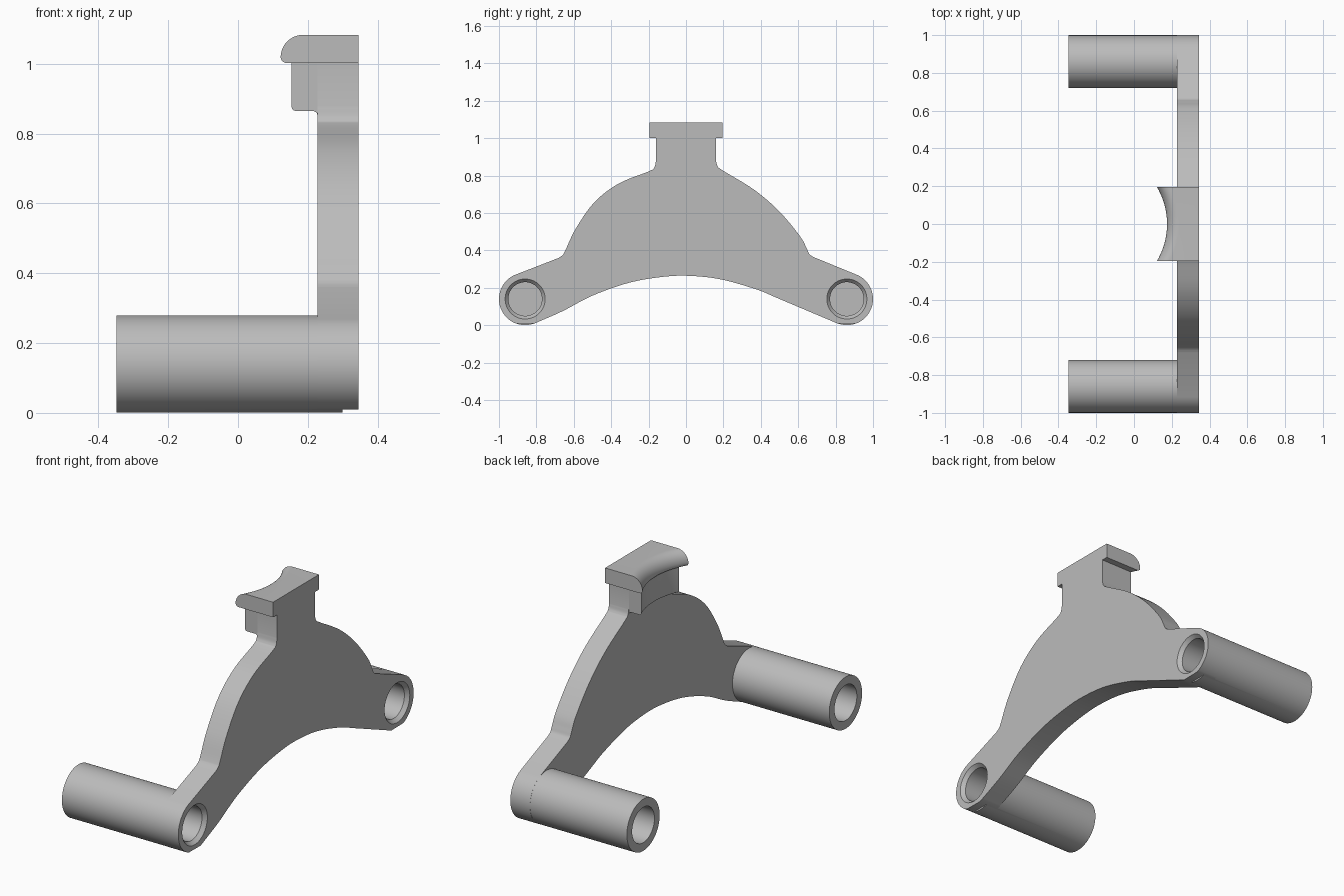
import bpy, bmesh, math
from mathutils import Vector

if "Cube" in bpy.data.objects:
    bpy.data.objects.remove(bpy.data.objects["Cube"])

GREY = (0.5, 0.5, 0.5, 1)
metal = bpy.data.materials.new("grey metal")
metal.diffuse_color = GREY
metal.use_nodes = True
metal.node_tree.nodes["Principled BSDF"].inputs["Base Color"].default_value = GREY

BACK, INNER, TUBE_END = 0.345, 0.228, -0.348
HUB_Y, HUB_Z, HUB_R = 0.86, 0.14, 0.14


def finish(name, bm):
    bmesh.ops.remove_doubles(bm, verts=bm.verts, dist=1e-5)
    bmesh.ops.recalc_face_normals(bm, faces=bm.faces)
    mesh = bpy.data.meshes.new(name)
    bm.to_mesh(mesh)
    bm.free()
    mesh.materials.append(metal)
    obj = bpy.data.objects.new(name, mesh)
    bpy.context.collection.objects.link(obj)
    return obj


def smooth(obj):
    bpy.ops.object.select_all(action='DESELECT')
    obj.select_set(True)
    bpy.context.view_layer.objects.active = obj
    bpy.ops.object.shade_smooth_by_angle(angle=math.radians(30))


def spline(points, steps=6):
    """Smooth curve through the points."""
    p = [Vector(q) for q in points]
    p = [2 * p[0] - p[1]] + p + [2 * p[-1] - p[-2]]
    out = []
    for a, b, c, d in zip(p, p[1:], p[2:], p[3:]):
        for i in range(steps):
            t = i / steps
            out.append(0.5 * (2 * b + (c - a) * t + (2 * a - 5 * b + 4 * c - d) * t * t
                              + (3 * b - a - 3 * c + d) * t ** 3))
    return out + [p[-2]]


def arc(cx, cz, r, start, end, n=8):
    angles = [math.radians(start + (end - start) * i / n) for i in range(n + 1)]
    return [Vector((cx + r * math.cos(a), cz + r * math.sin(a))) for a in angles]


def loft(name, sections):
    """Closed solid through matching rings of points."""
    bm = bmesh.new()
    rings = [[bm.verts.new(p) for p in s] for s in sections]
    n = len(rings[0])
    for a, b in zip(rings, rings[1:]):
        for i in range(n):
            j = (i + 1) % n
            bm.faces.new((a[i], a[j], b[j], b[i]))
    bm.faces.new(rings[0])
    bm.faces.new(rings[-1])
    return finish(name, bm)


def lathe(name, y, profile, n=64):
    """Solid of revolution along x, profile given as (x, radius)."""
    angles = [math.tau * i / n for i in range(n)]
    return loft(name, [[(x, y + r * math.cos(a), HUB_Z + r * math.sin(a)) for a in angles]
                       for x, r in profile])


# Arched plate outline in (y, z), running clockwise from the underside
underside = spline([(-0.81, 0.009), (-0.66, 0.075), (-0.5, 0.158), (-0.3, 0.228), (-0.1, 0.261),
                    (0.05, 0.262), (0.2, 0.242), (0.38, 0.19), (0.5, 0.14), (0.81, 0.009)])
right_hub = arc(HUB_Y, HUB_Z, HUB_R, -68, 67, 24)
right_rise = spline([(0.68, 0.365), (0.66, 0.38), (0.645, 0.41), (0.61, 0.475), (0.5, 0.607),
                     (0.366, 0.723), (0.2, 0.825), (0.17, 0.848), (0.16, 0.88)])
left_fall = spline([(-0.16, 0.88), (-0.17, 0.842), (-0.2, 0.822), (-0.36, 0.757), (-0.49, 0.657),
                    (-0.59, 0.515), (-0.645, 0.4), (-0.66, 0.375), (-0.68, 0.36)])
left_hub = arc(-HUB_Y, HUB_Z, HUB_R, 113, 248, 24)
neck_top = [Vector((0.16, 1.006)), Vector((-0.16, 1.006))]
outline = underside + right_hub + right_rise + neck_top + left_fall + left_hub
clean = [p for i, p in enumerate(outline) if (p - outline[i - 1]).length > 0.002]
plate = loft("arched_plate", [[(x, p.x, p.y) for p in clean] for x in (INNER, BACK)])


def boolean(target, other, operation):
    mod = target.modifiers.new(operation.lower(), 'BOOLEAN')
    mod.operation, mod.solver, mod.object = operation, 'EXACT', other
    bpy.context.view_layer.update()
    baked = bpy.data.meshes.new_from_object(target.evaluated_get(bpy.context.evaluated_depsgraph_get()))
    target.modifiers.clear()
    target.data = baked
    bpy.data.objects.remove(other)


# Tubes fused to the plate, bored from both ends with a countersink on the plate side
for y in (-HUB_Y, HUB_Y):
    boolean(plate, lathe("tube", y, [(TUBE_END, 0.1395), (0.3, 0.1395)]), 'UNION')
    boolean(plate, lathe("outer_bore", y, [(0.02, 0.09), (0.325, 0.09), (BACK, 0.107),
                                           (0.4, 0.107)]), 'DIFFERENCE')
    boolean(plate, lathe("inner_bore", y, [(-0.4, 0.095), (-0.02, 0.095)]), 'DIFFERENCE')
smooth(plate)


def scoop(y, radius=0.386):
    """How far the hollow front sits back at y, measured from the cap ends."""
    return math.sqrt(radius ** 2 - y ** 2) - math.sqrt(radius ** 2 - 0.195 ** 2)


def hollow_block(name, half_width, front, back, n=24):
    """Sweep an (x, z) section across y while its front follows the hollow."""
    sections = []
    for i in range(n + 1):
        y = half_width * (2 * i / n - 1)
        ring = [(p.x + scoop(y), y, p.y) for p in front]
        sections.append(ring + [(x, y, z) for x, z in back])
    smooth(loft(name, sections))


# Neck block under the cap
hollow_block("neck_block", 0.1595,
             [Vector((0.135, 1.01))] + arc(0.147, 0.877, 0.012, 180, 270, 4),
             [(0.216, 0.865), (0.225, 0.86), (0.229, 0.85), (0.3, 0.85), (0.3, 1.01)])

# Cap with a rounded hollow lip
hollow_block("cap", 0.195,
             arc(0.187, 1.018, 0.065, 90, 180, 10) + arc(0.14, 1.02, 0.018, 190, 270, 5),
             [(BACK, 1.002), (BACK, 1.083)])
